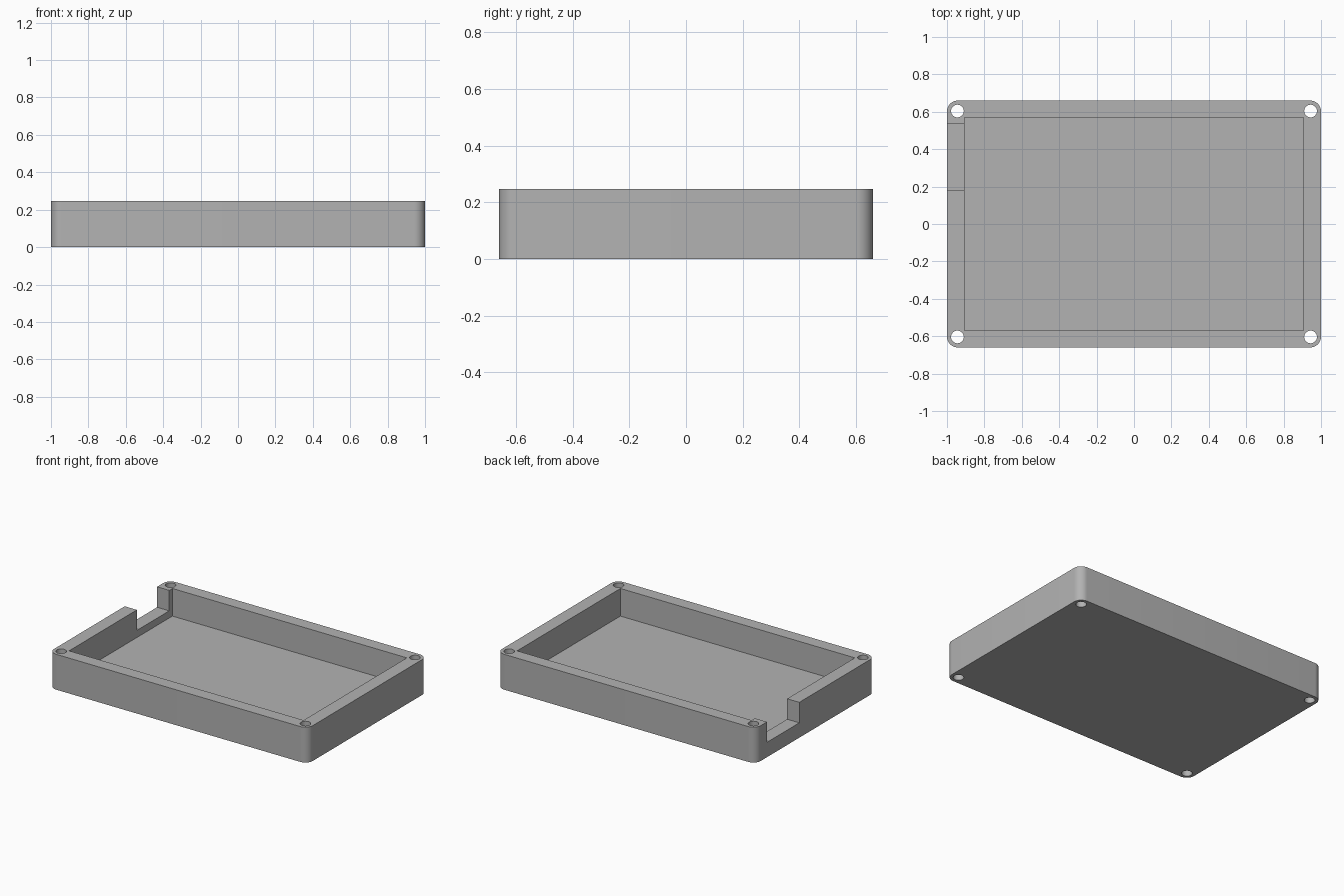
import bpy
import bmesh
from math import cos, sin, pi, radians

# Overall sizes
HX, HY, H = 1.0, 0.66, 0.247          # half length, half width, height
IX, IY = 0.906, 0.57                  # half sizes of the cavity
FLOOR, NOTCH_Z = 0.054, 0.104         # cavity floor and notch sill
CORNER, HOLE_R = 0.058, 0.034
HOLE_X, HOLE_Y = 0.944, 0.604

if "Cube" in bpy.data.objects:
    bpy.data.objects.remove(bpy.data.objects["Cube"], do_unlink=True)

grey = bpy.data.materials.new("plain grey")
grey.use_nodes = True
grey.diffuse_color = (0.45, 0.45, 0.45, 1)
grey.node_tree.nodes["Principled BSDF"].inputs["Base Color"].default_value = (0.45, 0.45, 0.45, 1)


def prism(name, outline, z0, z1):
    """Extrude a counter-clockwise outline from z0 to z1."""
    bm = bmesh.new()
    base = bm.faces.new([bm.verts.new((x, y, z0)) for x, y in outline])
    top = bmesh.ops.extrude_face_region(bm, geom=[base])["geom"]
    verts = [v for v in top if isinstance(v, bmesh.types.BMVert)]
    bmesh.ops.translate(bm, verts=verts, vec=(0, 0, z1 - z0))
    bmesh.ops.recalc_face_normals(bm, faces=bm.faces)
    mesh = bpy.data.meshes.new(name)
    bm.to_mesh(mesh)
    bm.free()
    mesh.materials.append(grey)
    obj = bpy.data.objects.new(name, mesh)
    bpy.context.collection.objects.link(obj)
    return obj


def rectangle(x0, x1, y0, y1):
    return [(x0, y0), (x1, y0), (x1, y1), (x0, y1)]


def arc(cx, cy, r, start, sweep, steps):
    return [(cx + r * cos(start + sweep * i / steps),
             cy + r * sin(start + sweep * i / steps)) for i in range(steps + 1)]


# Outer block with rounded upright corners
outline = []
for i, (sx, sy) in enumerate([(1, 1), (-1, 1), (-1, -1), (1, -1)]):
    outline += arc(sx * (HX - CORNER), sy * (HY - CORNER), CORNER, i * pi / 2, pi / 2, 10)
tray = prism("enclosure_tray", outline, 0, H)

# Cavity, cable notch in the end wall, and four screw holes
cutters = [
    prism("cavity_cutter", rectangle(-IX, IX, -IY, IY), FLOOR, H + 0.1),
    prism("notch_cutter", rectangle(-HX - 0.1, -IX + 0.05, 0.178, 0.535), NOTCH_Z, H + 0.1),
]
for sx in (-1, 1):
    for sy in (-1, 1):
        circle = arc(sx * HOLE_X, sy * HOLE_Y, HOLE_R, 0, 2 * pi, 32)[:-1]
        cutters.append(prism("screw_hole_cutter", circle, -0.1, H + 0.1))

bpy.ops.object.select_all(action="DESELECT")
bpy.context.view_layer.objects.active = tray
tray.select_set(True)
for cutter in cutters:
    cutter.hide_render = True
    mod = tray.modifiers.new("cut", "BOOLEAN")
    mod.operation = "DIFFERENCE"
    mod.solver = "EXACT"
    mod.object = cutter
    bpy.ops.object.modifier_apply(modifier=mod.name)
    bpy.data.objects.remove(cutter, do_unlink=True)

bpy.ops.object.shade_smooth_by_angle(angle=radians(30))
